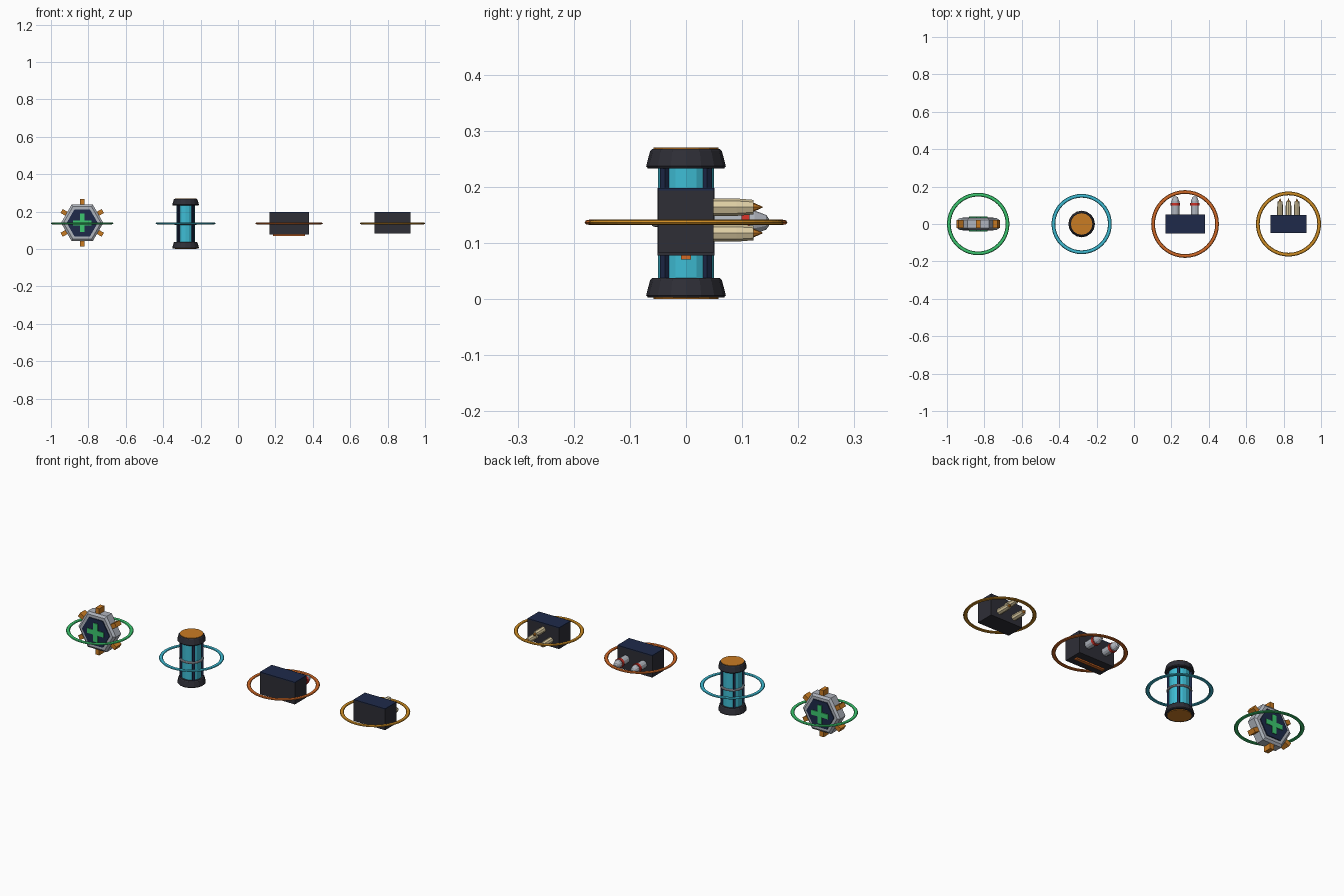
import bpy, bmesh, math
from mathutils import Matrix, Vector

if "Cube" in bpy.data.objects:
    bpy.data.objects.remove(bpy.data.objects["Cube"])


def colour(name, r, g, b):
    lin = [((c / 255 + 0.055) / 1.055) ** 2.4 for c in (r, g, b)]
    m = bpy.data.materials.new(name)
    m.diffuse_color = (*lin, 1)
    m.use_nodes = True
    m.node_tree.nodes["Principled BSDF"].inputs["Base Color"].default_value = m.diffuse_color
    return m


GREEN = colour("green", 60, 200, 112)
CYAN = colour("cyan", 62, 188, 212)
ORANGE = colour("orange", 212, 106, 38)
GOLD = colour("gold", 208, 142, 36)
COPPER = colour("copper", 202, 124, 36)
RED = colour("red", 205, 48, 38)
STEEL = colour("steel", 176, 181, 190)
DARK = colour("dark_grey", 46, 46, 54)
NAVY = colour("navy", 30, 42, 74)
CREAM = colour("cream", 222, 206, 164)


def finish(name, bm, mat):
    bmesh.ops.recalc_face_normals(bm, faces=bm.faces)
    me = bpy.data.meshes.new(name)
    bm.to_mesh(me)
    bm.free()
    me.materials.append(mat)
    ob = bpy.data.objects.new(name, me)
    bpy.context.collection.objects.link(ob)
    return ob


def lathe(name, mat, centre, profile, n=16, axis="Z", closed=False):
    """Spin (radius, height) points round an axis; closed makes a hoop."""
    bm = bmesh.new()
    rows = []
    for r, h in profile:
        row = []
        for i in range(n):
            a = 2 * math.pi * i / n
            c, s = r * math.cos(a), r * math.sin(a)
            p = (c, s, h) if axis == "Z" else (c, h, s)
            row.append(bm.verts.new(Vector(p) + Vector(centre)))
        rows.append(row)
    pairs = list(zip(rows, rows[1:]))
    if closed:
        pairs.append((rows[-1], rows[0]))
    else:
        bm.faces.new(rows[0])
        bm.faces.new(rows[-1])
    for a, b in pairs:
        for i in range(n):
            j = (i + 1) % n
            bm.faces.new((a[i], a[j], b[j], b[i]))
    return finish(name, bm, mat)


def box(name, mat, centre, size, rot=None):
    bm = bmesh.new()
    m = Matrix.Translation(centre) @ (rot or Matrix()) @ Matrix.Diagonal((*size, 1))
    bmesh.ops.create_cube(bm, size=1, matrix=m)
    return finish(name, bm, mat)


def hoop(name, mat, x, y, z, r, w, h, n=40):
    prof = [(r + w * math.cos(k * math.pi / 4), h * math.sin(k * math.pi / 4))
            for k in range(8)]
    return lathe(name, mat, (x, y, z), prof, n, closed=True)


X1, X2, X3, X4 = -0.833, -0.280, 0.273, 0.826
ZM = 0.137

# Glow hoops around each pickup
for nm, mat, x, r in (("health_hoop", GREEN, X1, 0.167), ("energy_hoop", CYAN, X2, 0.161),
                      ("rocket_hoop", ORANGE, X3, 0.181), ("ammo_hoop", GOLD, X4, 0.174)):
    hoop(nm, mat, x, 0, ZM, r - 0.010, 0.010, 0.005)

# Health pickup: hexagonal case, face plates, crosses and edge studs
ZH = 0.14
lathe("health_case", STEEL, (X1, 0, ZH),
      [(0.100, -0.031), (0.113, -0.022), (0.113, 0.022), (0.100, 0.031)], 6, "Y")
lathe("health_face_plate", NAVY, (X1, 0, ZH), [(0.083, -0.036), (0.083, 0.036)], 6, "Y")
for side, s in (("front", -1), ("back", 1)):
    bm = bmesh.new()
    a, b = 0.050, 0.013
    pts = [(-b, -a), (b, -a), (b, -b), (a, -b), (a, b), (b, b),
           (b, a), (-b, a), (-b, b), (-a, b), (-a, -b), (-b, -b)]
    f = bm.faces.new([bm.verts.new((X1 + p, s * 0.035, ZH + q)) for p, q in pts])
    ext = bmesh.ops.extrude_face_region(bm, geom=[f])["geom"]
    bmesh.ops.translate(bm, vec=(0, s * 0.005, 0),
                        verts=[v for v in ext if isinstance(v, bmesh.types.BMVert)])
    finish("health_cross_" + side, bm, GREEN)
for k in range(6):
    a = math.radians(30 + 60 * k)
    box(f"health_stud_{k}", COPPER,
        (X1 + 0.111 * math.cos(a), 0, ZH + 0.111 * math.sin(a)),
        (0.032, 0.044, 0.024), Matrix.Rotation(-a, 4, "Y"))

# Energy cell: glowing tube, tapered caps, end discs, struts and middle band
lathe("cell_tube", CYAN, (X2, 0, 0), [(0.050, 0.03), (0.050, 0.24)])
for nm, z in (("cell_bottom_cap", 0.003), ("cell_top_cap", 0.233)):
    lathe(nm, DARK, (X2, 0, z),
          [(0.068, 0), (0.071, 0.004), (0.064, 0.031), (0.060, 0.035)])
lathe("cell_bottom_disc", COPPER, (X2, 0, 0), [(0.058, 0), (0.058, 0.006)])
lathe("cell_top_disc", COPPER, (X2, 0, 0.262), [(0.058, 0), (0.058, 0.008)])
for k in range(4):
    a = math.radians(45 + 90 * k)
    box(f"cell_strut_{k}", NAVY, (X2 + 0.053 * math.cos(a), 0.053 * math.sin(a), 0.135),
        (0.012, 0.012, 0.21), Matrix.Rotation(a, 4, "Z"))
hoop("cell_band", STEEL, X2, 0, 0.135, 0.056, 0.006, 0.006, 16)

# Rocket crate with lid, base strip and two banded rockets
box("rocket_crate", DARK, (X3, 0, 0.136), (0.211, 0.102, 0.116))
box("rocket_crate_lid", NAVY, (X3, 0, 0.196), (0.211, 0.102, 0.005))
box("rocket_crate_strip", ORANGE, (X3, 0, 0.075), (0.17, 0.018, 0.008))
for nm, s in (("left", -1), ("right", 1)):
    c = (X3 + s * 0.052, 0, ZM)
    lathe("rocket_body_" + nm, STEEL, c,
          [(0.021, 0.04), (0.021, 0.122), (0.013, 0.143), (0.006, 0.148)], 12, "Y")
    lathe("rocket_band_" + nm, RED, c, [(0.025, 0.099), (0.025, 0.113)], 12, "Y")

# Ammo crate with lid and three staggered rounds
box("ammo_crate", DARK, (X4, 0, 0.138), (0.190, 0.098, 0.112))
box("ammo_crate_lid", NAVY, (X4, 0, 0.196), (0.190, 0.098, 0.005))
for k, dz in ((-1, -0.022), (0, 0.024), (1, -0.022)):
    c = (X4 + k * 0.045, 0, 0.14 + dz)
    lathe(f"round_case_{k + 1}", CREAM, c, [(0.0155, 0.04), (0.0155, 0.09), (0.013, 0.12)], 8, "Y")
    lathe(f"round_tip_{k + 1}", COPPER, c, [(0.009, 0.118), (0.001, 0.136)], 8, "Y")
